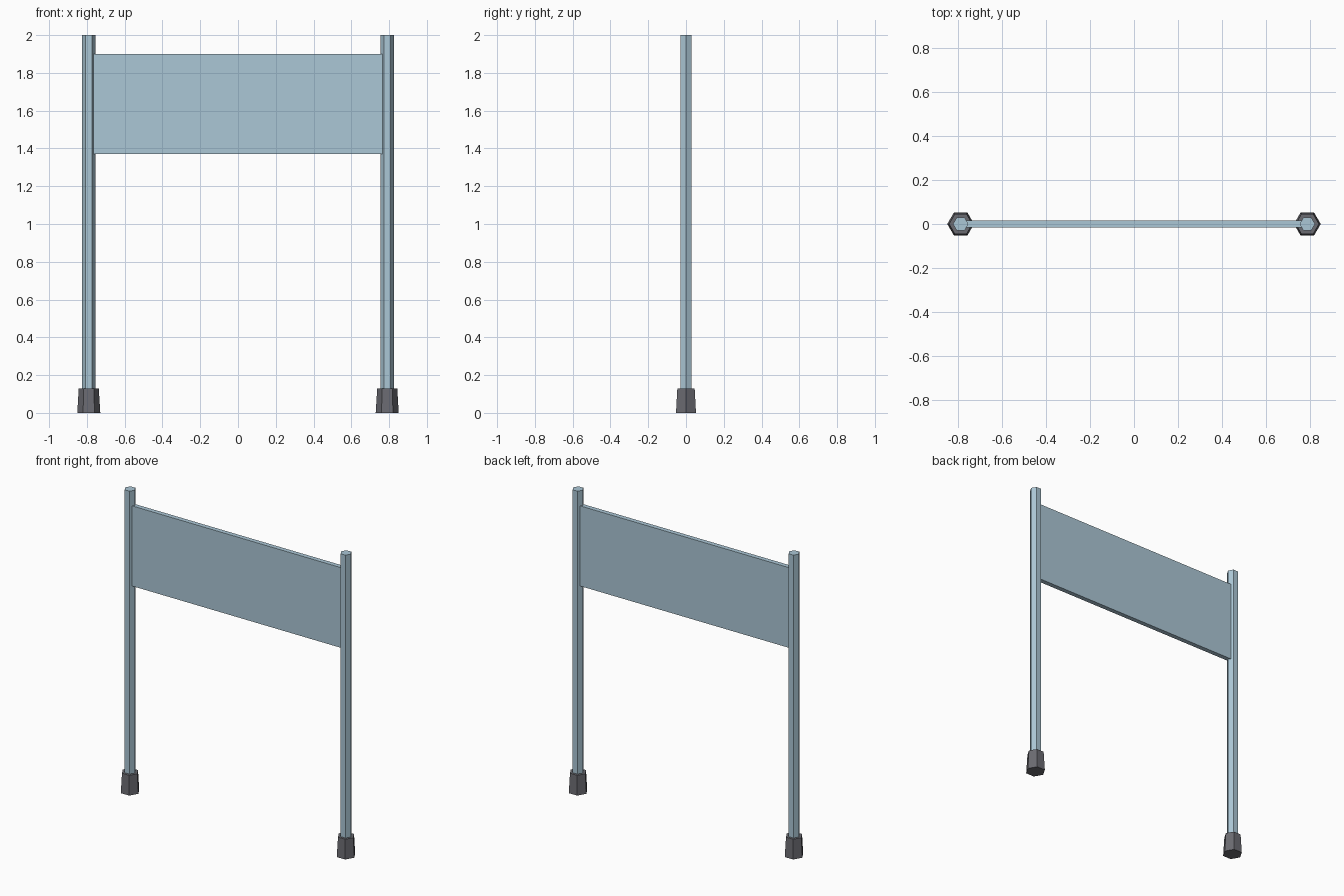
import bpy

cube = bpy.data.objects.get("Cube")
if cube:
    bpy.data.objects.remove(cube, do_unlink=True)


def material(name, colour):
    m = bpy.data.materials.new(name)
    m.use_nodes = True
    m.diffuse_color = (*colour, 1)
    m.node_tree.nodes["Principled BSDF"].inputs["Base Color"].default_value = (*colour, 1)
    return m


blue = material("pale_blue", (0.41, 0.57, 0.67))
grey = material("dark_grey", (0.145, 0.145, 0.165))


def hexagon(name, x, z0, z1, r0, r1, mat):
    # Six-sided upright prism with corners pointing along x
    bpy.ops.mesh.primitive_cone_add(vertices=6, radius1=r0, radius2=r1, depth=z1 - z0)
    ob = bpy.context.object
    ob.name = name
    for v in ob.data.vertices:
        # Cone corners start on y, so swap the axes to put them on x
        v.co.x, v.co.y = v.co.y, -v.co.x
    ob.location = (x, 0, (z0 + z1) / 2)
    ob.data.materials.append(mat)


# Posts with tapered feet
for side, x in (("left", 0.79), ("right", -0.79)):
    hexagon(side + "_post", x, 0.02, 2, 0.035, 0.035, blue)
    hexagon(side + "_foot", x, 0, 0.13, 0.061, 0.053, grey)

# Board between the posts
bpy.ops.mesh.primitive_cube_add(size=1, location=(0, 0, 1.635))
board = bpy.context.object
board.name = "board"
board.scale = (1.53, 0.031, 0.53)
board.data.materials.append(blue)
